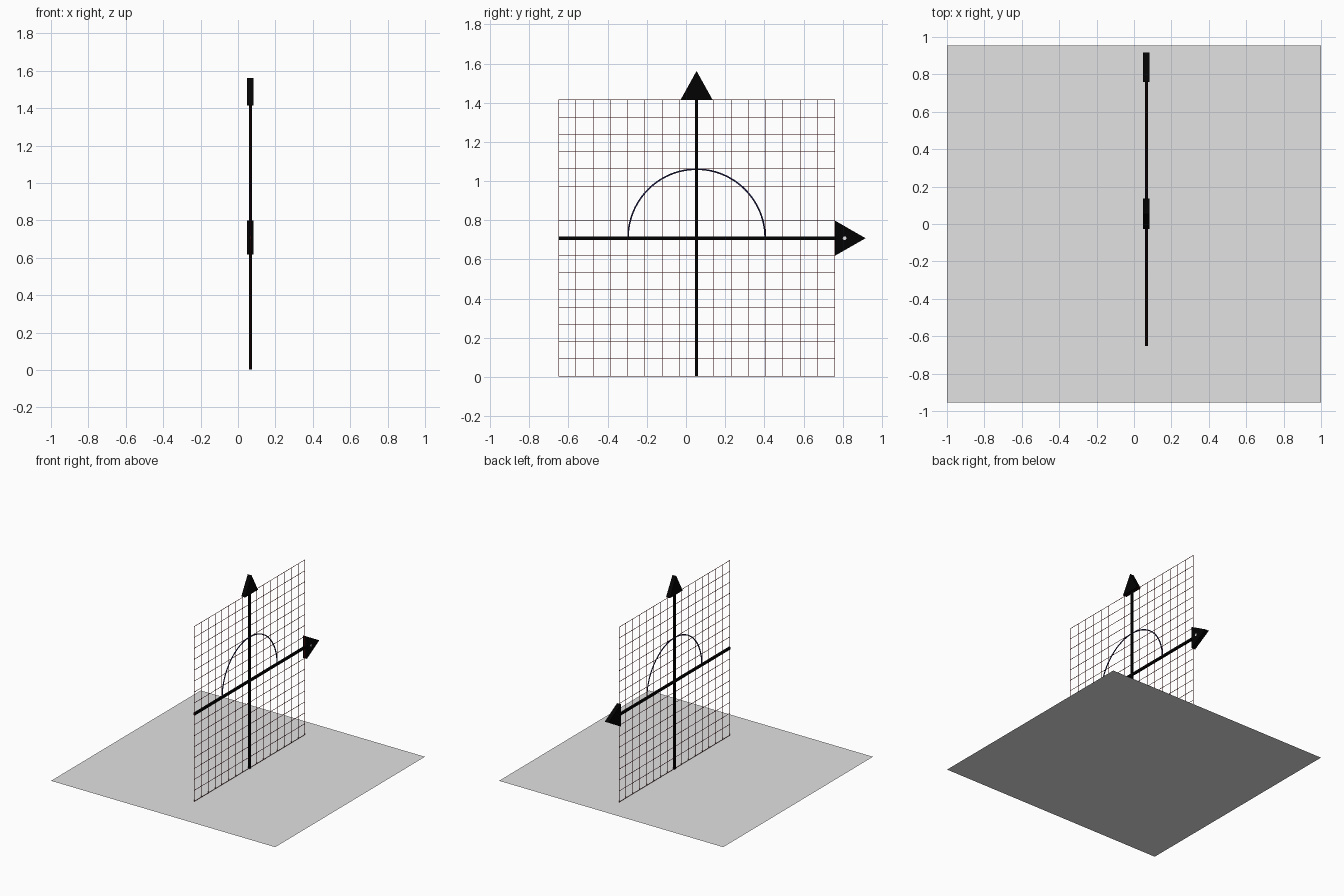
import bpy, bmesh, math

if "Cube" in bpy.data.objects:
    bpy.data.objects.remove(bpy.data.objects["Cube"])

X, CY, CZ = 0.066, 0.054, 0.708    # plane of the graph and its origin
HALF = 0.706                       # half size of the graph
N = 16                             # cells per side


def material(name, rgb):
    m = bpy.data.materials.new(name)
    m.diffuse_color = (*rgb, 1)
    m.use_nodes = True
    m.node_tree.nodes["Principled BSDF"].inputs["Base Color"].default_value = m.diffuse_color
    return m


black = material("black", (0.0008, 0.0008, 0.0008))
red = material("dark red", (0.12, 0.003, 0.004))
navy = material("dark navy", (0.015, 0.015, 0.08))
grey = material("grey", (0.76, 0.76, 0.76))
pale = material("pale grey", (0.8, 0.8, 0.8))


def finish(name, bm, mat):
    bmesh.ops.recalc_face_normals(bm, faces=bm.faces)
    me = bpy.data.meshes.new(name)
    bm.to_mesh(me)
    bm.free()
    me.materials.append(mat)
    ob = bpy.data.objects.new(name, me)
    bpy.context.collection.objects.link(ob)
    return ob


def add_box(bm, centre, size):
    verts = bmesh.ops.create_cube(bm, size=1)["verts"]
    bmesh.ops.scale(bm, vec=size, verts=verts)
    bmesh.ops.translate(bm, vec=centre, verts=verts)


def prism(name, outline, depth, mat, x=X):
    """Extrude a (y, z) outline along x."""
    bm = bmesh.new()
    face = bm.faces.new([bm.verts.new((x - depth / 2, y, z)) for y, z in outline])
    ext = bmesh.ops.extrude_face_region(bm, geom=[face])["geom"]
    bmesh.ops.translate(bm, vec=(depth, 0, 0),
                        verts=[v for v in ext if isinstance(v, bmesh.types.BMVert)])
    return finish(name, bm, mat)


# ground sheet
bm = bmesh.new()
bm.faces.new([bm.verts.new((x, y, 0)) for x, y in
              ((-1, -0.954), (1, -0.954), (1, 0.954), (-1, 0.954))])
finish("ground_sheet", bm, grey)

# fine grid lines
bm = bmesh.new()
W = 0.0025
for i in range(N + 1):
    d = (-1 + 2 * i / N) * (HALF - W / 2)
    add_box(bm, (X, CY + d, CZ), (W, W, 2 * HALF))
    add_box(bm, (X, CY, CZ + d + 0.001), (W, 2 * HALF, W))
finish("grid", bm, red)

# axes
bm = bmesh.new()
add_box(bm, (X, CY, CZ), (0.016, 0.017, 2 * HALF))
add_box(bm, (X, CY, CZ), (0.016, 2 * HALF, 0.017))
finish("axes", bm, black)

# arrowheads
e = HALF
prism("up_arrowhead", [(CY - 0.082, CZ + e), (CY + 0.082, CZ + e), (CY, CZ + e + 0.148)],
      0.034, black)
prism("side_arrowhead", [(CY + e, CZ - 0.09), (CY + e + 0.157, CZ), (CY + e, CZ + 0.09)],
      0.034, black)

# small pale dot on the side arrowhead
prism("arrow_dot", [(0.81 + 0.01 * math.cos(a * math.pi / 4),
                     CZ + 0.01 * math.sin(a * math.pi / 4)) for a in range(8)],
      0.002, pale, X + 0.017)

# semicircle curve on the graph
cu = bpy.data.curves.new("semicircle", "CURVE")
cu.dimensions = "3D"
cu.bevel_depth = 0.0045
cu.bevel_resolution = 1
sp = cu.splines.new("POLY")
sp.points.add(48)
for i, p in enumerate(sp.points):
    a = math.pi * i / 48
    p.co = (X, CY + 0.35 * math.cos(a), CZ + 0.352 * math.sin(a), 1)
cu.materials.append(navy)
bpy.context.collection.objects.link(bpy.data.objects.new("semicircle", cu))
